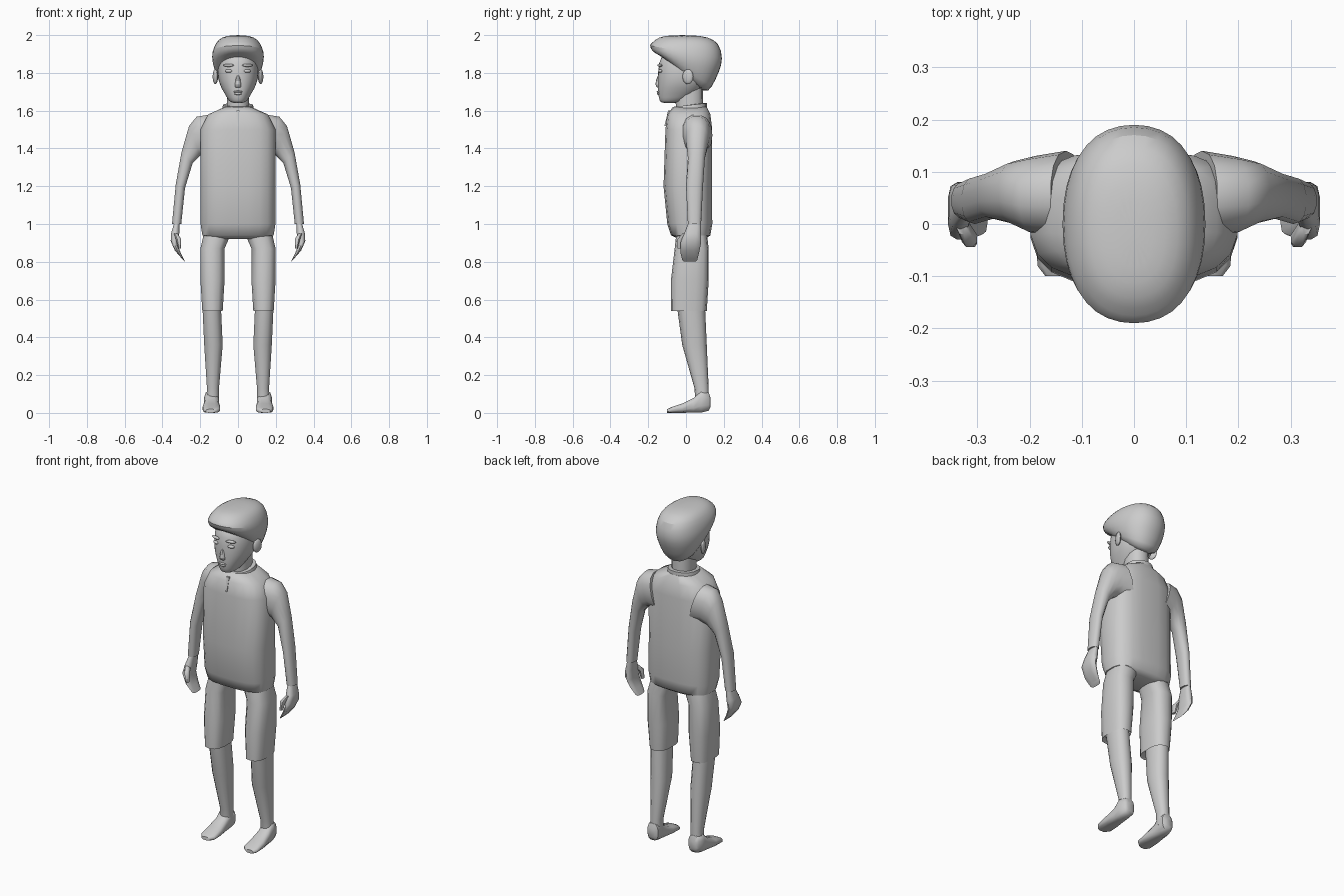
import bpy, bmesh
from math import cos, sin, pi, copysign, radians
from mathutils import Matrix

old = bpy.data.objects.get("Cube")
if old:
    bpy.data.objects.remove(old, do_unlink=True)

grey = bpy.data.materials.new("plain grey")
grey.use_nodes = True
grey.diffuse_color = (0.6, 0.6, 0.6, 1)
grey.node_tree.nodes["Principled BSDF"].inputs["Base Color"].default_value = grey.diffuse_color


def finish(name, bm, side=1, smooth=False):
    """Turn a bmesh into a shaded object, flipped in x when side is negative."""
    bm.transform(Matrix.Diagonal((side, 1, 1, 1)))
    bmesh.ops.recalc_face_normals(bm, faces=bm.faces)
    mesh = bpy.data.meshes.new(name)
    bm.to_mesh(mesh)
    bm.free()
    mesh.materials.append(grey)
    part = bpy.data.objects.new(name, mesh)
    bpy.context.collection.objects.link(part)
    bpy.ops.object.select_all(action='DESELECT')
    bpy.context.view_layer.objects.active = part
    part.select_set(True)
    bpy.ops.object.shade_smooth_by_angle(angle=radians(50))
    if smooth:
        part.modifiers.new("round", 'SUBSURF').render_levels = 1


def ring(level, inner, outer, front, back, lean=0, tilt=0):
    """One cross-section: extents in x and depth, with slopes along each."""
    centre = ((inner + outer) / 2, (front + back) / 2)
    radius = ((outer - inner) / 2, (back - front) / 2)
    return level, centre, radius, lean, tilt


def middle_ring(level, half, front, back, tilt=0):
    """A cross-section centred on the body."""
    return ring(level, inner=-half, outer=half, front=front, back=back, tilt=tilt)


def loft(name, rings, sides=14, power=2.3, side=1, lying=False, smooth=False):
    """Skin superellipse rings, stacked upward or, when lying, along y."""
    bm = bmesh.new()
    loops = []
    for level, centre, radius, lean, tilt in rings:
        loop = []
        for i in range(sides):
            angle = 2 * pi * (i + 0.5) / sides
            c, s = (copysign(abs(v) ** (2 / power), v) for v in (cos(angle), sin(angle)))
            x = centre[0] + c * radius[0]
            depth = centre[1] + s * radius[1]
            rise = level + lean * c + tilt * s
            loop.append(bm.verts.new((x, rise, depth) if lying else (x, depth, rise)))
        loops.append(loop)
    for low, high in zip(loops, loops[1:]):
        for i in range(sides):
            bm.faces.new((low[i - 1], low[i], high[i], high[i - 1]))
    bm.faces.new(loops[0])
    bm.faces.new(loops[-1])
    finish(name, bm, side, smooth)


def blob(name, centre, size, side=1, turn=0):
    """A stretched and turned ball."""
    bm = bmesh.new()
    bmesh.ops.create_uvsphere(bm, u_segments=12, v_segments=8, radius=1)
    bm.transform(Matrix.Translation(centre) @ Matrix.Rotation(turn, 4, 'Z')
                 @ Matrix.Diagonal((*size, 1)))
    finish(name, bm, side)


# Shirt body, rounded under at the hem
loft("shirt", [
    middle_ring(level=.92, half=.14, front=-.04, back=.1),
    middle_ring(level=.94, half=.19, front=-.08, back=.13),
    middle_ring(level=1, half=.2, front=-.1, back=.14),
    middle_ring(level=1.2, half=.2, front=-.12, back=.14),
    middle_ring(level=1.5, half=.2, front=-.11, back=.14),
    middle_ring(level=1.58, half=.16, front=-.1, back=.13),
    middle_ring(level=1.62, half=.07, front=-.07, back=.11),
], sides=20, power=2.9)

# Collar, slightly lower at the throat
loft("collar", [
    middle_ring(level=1.59, half=.09, front=-.08, back=.11, tilt=.01),
    middle_ring(level=1.63, half=.08, front=-.07, back=.11, tilt=.01),
    middle_ring(level=1.63, half=.06, front=-.06, back=.09, tilt=.01),
], sides=18)

# Placket strip below the collar
loft("placket", [
    middle_ring(level=1.52, half=.006, front=-.115, back=-.1),
    middle_ring(level=1.6, half=.01, front=-.097, back=-.07),
], sides=4, power=4)

loft("neck", [
    middle_ring(level=1.57, half=.06, front=-.05, back=.09),
    middle_ring(level=1.72, half=.06, front=-.06, back=.09),
])

# Head from chin to crown, the crown lies under the hair
loft("head", [
    middle_ring(level=1.64, half=.03, front=-.13, back=-.05),
    middle_ring(level=1.65, half=.05, front=-.14, back=0),
    middle_ring(level=1.69, half=.07, front=-.15, back=.06),
    middle_ring(level=1.75, half=.11, front=-.15, back=.12),
    middle_ring(level=1.86, half=.11, front=-.15, back=.13),
    middle_ring(level=1.93, half=.08, front=-.11, back=.1),
], sides=20, power=2.2, smooth=True)

# Hair cap, swept up at the front and low at the nape
loft("hair", [
    middle_ring(level=1.77, half=.09, front=-.09, back=.1, tilt=-.09),
    middle_ring(level=1.81, half=.12, front=-.15, back=.14, tilt=-.09),
    middle_ring(level=1.86, half=.14, front=-.18, back=.18, tilt=-.05),
    middle_ring(level=1.91, half=.14, front=-.2, back=.2, tilt=-.04),
    middle_ring(level=1.96, half=.12, front=-.18, back=.18),
    middle_ring(level=1.99, half=.09, front=-.15, back=.12),
    middle_ring(level=2, half=.03, front=-.08, back=.04),
], sides=18, smooth=True)

# Nose and mouth
loft("nose", [
    middle_ring(level=1.72, half=.02, front=-.15, back=-.12),
    middle_ring(level=1.73, half=.02, front=-.17, back=-.12),
    middle_ring(level=1.8, half=.01, front=-.15, back=-.12),
], sides=8, smooth=True)
blob("upper_lip", centre=(0, -.145, 1.7), size=(.024, .01, .006))
blob("lower_lip", centre=(0, -.144, 1.69), size=(.02, .01, .007))

for side, label in ((1, "left"), (-1, "right")):
    # Brow, eyelid and ear
    blob(label + "_brow", centre=(.05, -.138, 1.84), size=(.03, .01, .008), side=side, turn=.3)
    blob(label + "_eye", centre=(.05, -.136, 1.81), size=(.02, .01, .009), side=side, turn=.3)
    blob(label + "_ear", centre=(.12, .01, 1.78), size=(.012, .03, .04), side=side, turn=-.3)

    # Sleeve and arm, the shoulder rings slope outward
    loft(label + "_arm", [
        ring(level=1.47, inner=.1, outer=.16, front=-.03, back=.14, lean=.11),
        ring(level=1.47, inner=.16, outer=.22, front=-.02, back=.13, lean=.1),
        ring(level=1.44, inner=.2, outer=.26, front=0, back=.12, lean=.08),
        ring(level=1.35, inner=.24, outer=.3, front=.01, back=.1, lean=.03),
        ring(level=1.2, inner=.28, outer=.33, front=0, back=.09, lean=.01),
        ring(level=1, inner=.3, outer=.35, front=.01, back=.08),
    ], side=side)

    # Mitten hand curling inward
    loft(label + "_hand", [
        ring(level=1, inner=.31, outer=.34, front=.01, back=.08),
        ring(level=.95, inner=.31, outer=.355, front=-.01, back=.08),
        ring(level=.9, inner=.32, outer=.357, front=-.03, back=.08, lean=.01),
        ring(level=.85, inner=.3, outer=.335, front=-.03, back=.07, lean=.01),
        ring(level=.81, inner=.28, outer=.3, front=-.02, back=.06, lean=.01),
    ], sides=10, power=2.8, side=side)
    loft(label + "_thumb", [
        ring(level=.95, inner=.32, outer=.34, front=-.02, back=.02),
        ring(level=.92, inner=.3, outer=.33, front=-.045, back=-.01),
        ring(level=.87, inner=.3, outer=.316, front=-.045, back=-.02),
    ], sides=8, side=side)

    # Shorts leg flaring over the knee
    loft(label + "_shorts_leg", [
        ring(level=.56, inner=.09, outer=.18, front=-.05, back=.1),
        ring(level=.54, inner=.08, outer=.19, front=-.08, back=.11),
        ring(level=.7, inner=.07, outer=.2, front=-.08, back=.12),
        ring(level=.87, inner=.07, outer=.2, front=-.06, back=.12),
        ring(level=.96, inner=.03, outer=.18, front=-.05, back=.11),
    ], power=2.7, side=side)

    # Shin
    loft(label + "_shin", [
        ring(level=.05, inner=.1, outer=.17, front=.05, back=.12),
        ring(level=.13, inner=.1, outer=.165, front=.045, back=.12),
        ring(level=.36, inner=.08, outer=.18, front=-.02, back=.11),
        ring(level=.58, inner=.09, outer=.19, front=-.05, back=.1),
    ], side=side)

    # Foot from toe to heel, its rings stand upright along y
    loft(label + "_foot", [
        ring(level=-.1, inner=.12, outer=.17, front=0, back=.02),
        ring(level=-.08, inner=.095, outer=.186, front=0, back=.03),
        ring(level=-.02, inner=.093, outer=.188, front=0, back=.05),
        ring(level=.04, inner=.1, outer=.18, front=0, back=.08),
        ring(level=.08, inner=.1, outer=.18, front=0, back=.12),
        ring(level=.12, inner=.1, outer=.17, front=.01, back=.11),
        ring(level=.13, inner=.115, outer=.16, front=.03, back=.08),
    ], sides=12, power=2.8, side=side, lying=True)
